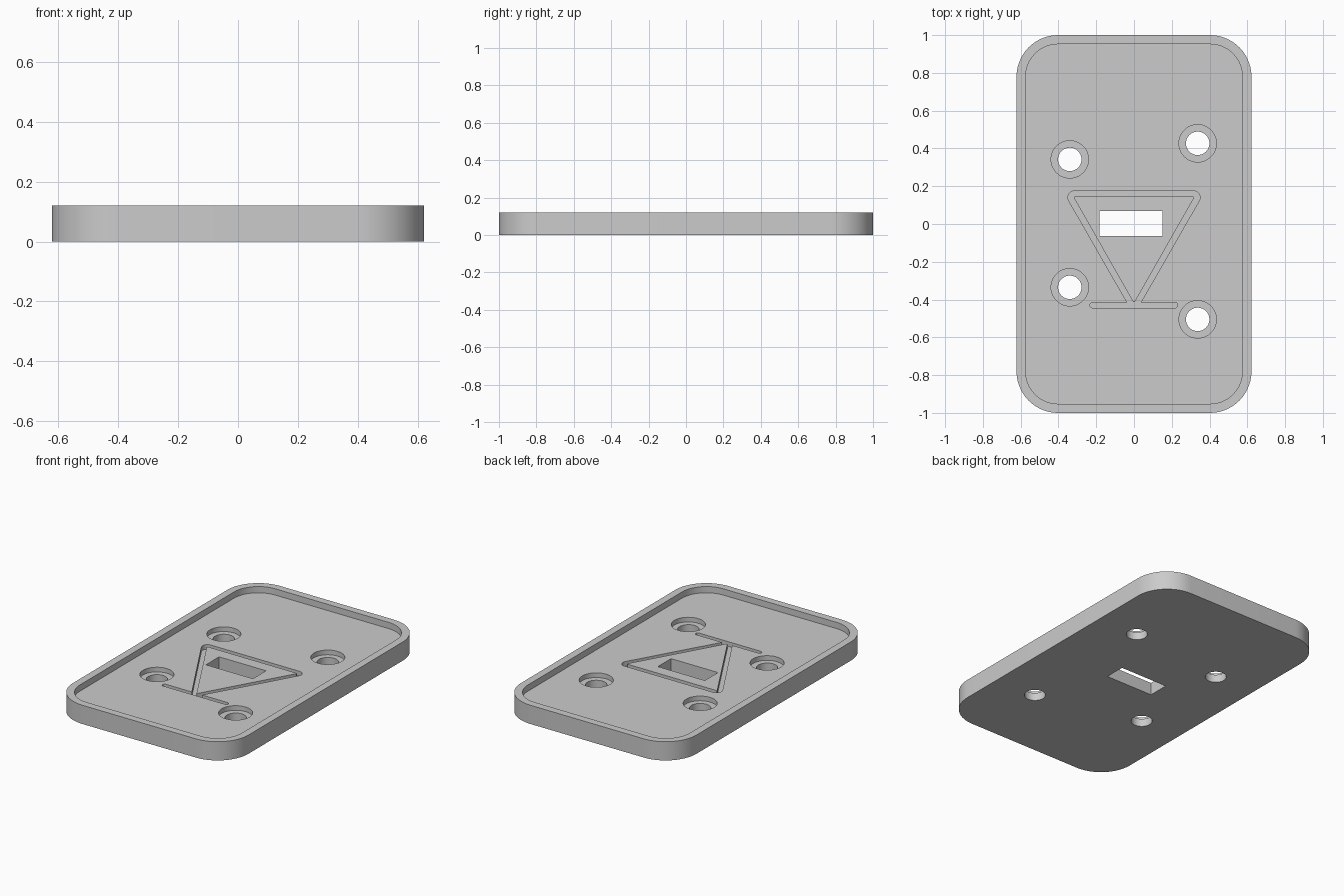
import bpy, bmesh
from math import pi, tan, cos, sin
from mathutils import Vector

if "Cube" in bpy.data.objects:
    bpy.data.objects.remove(bpy.data.objects["Cube"], do_unlink=True)

HEIGHT, FLOOR, LEDGE, GROOVE = 0.12, 0.08, 0.05, 0.05
ABOVE, BELOW = 0.2, -0.1


def round_corners(corners, radii, steps=14):
    """Replace each corner of an outline by an arc of its radius."""
    pts = []
    for i, (c, r) in enumerate(zip(corners, radii)):
        c = Vector(c)
        a = (Vector(corners[i - 1]) - c).normalized()
        b = (Vector(corners[(i + 1) % len(corners)]) - c).normalized()
        if r == 0:
            pts.append(c)
            continue
        half = a.angle(b) / 2
        mid = c + (a + b).normalized() * r / sin(half)
        start = c + a * r / tan(half) - mid
        end = c + b * r / tan(half) - mid
        sweep = pi - 2 * half
        for k in range(steps + 1):
            t = k / steps
            pts.append(mid + (start * sin((1 - t) * sweep) + end * sin(t * sweep)) / sin(sweep))
    return pts


def rectangle(x0, x1, y0, y1, r=0):
    return round_corners([(x0, y0), (x1, y0), (x1, y1), (x0, y1)], [r] * 4)


def circle(x, y, r, n=48):
    return [Vector((x + r * cos(2 * pi * k / n), y + r * sin(2 * pi * k / n))) for k in range(n)]


def prism(name, outline, z0, z1):
    bm = bmesh.new()
    face = bm.faces.new([bm.verts.new((p.x, p.y, z0)) for p in outline])
    top = bmesh.ops.extrude_face_region(bm, geom=[face])["geom"]
    bmesh.ops.translate(bm, vec=(0, 0, z1 - z0),
                        verts=[v for v in top if isinstance(v, bmesh.types.BMVert)])
    bmesh.ops.recalc_face_normals(bm, faces=bm.faces)
    mesh = bpy.data.meshes.new(name)
    bm.to_mesh(mesh)
    bm.free()
    obj = bpy.data.objects.new(name, mesh)
    bpy.context.collection.objects.link(obj)
    return obj


def cut(target, cutter):
    """Subtract the cutter from the target, then discard it."""
    cutter.hide_render = True
    mod = target.modifiers.new("cut", "BOOLEAN")
    mod.operation, mod.solver, mod.object = "DIFFERENCE", "EXACT", cutter
    bpy.context.view_layer.objects.active = target
    bpy.ops.object.modifier_apply(modifier=mod.name)
    bpy.data.objects.remove(cutter, do_unlink=True)


# Plate with a raised rim
plate = prism("plate", rectangle(-0.622, 0.622, -1, 1, 0.22), 0, HEIGHT)
cut(plate, prism("recess", rectangle(-0.574, 0.574, -0.952, 0.952, 0.172), FLOOR, ABOVE))

# Counterbored screw holes
for x, y in [(-0.34, 0.342), (-0.34, -0.335), (0.337, 0.427), (0.337, -0.505)]:
    cut(plate, prism("counterbore", circle(x, y, 0.099), LEDGE, ABOVE))
    cut(plate, prism("screw_hole", circle(x, y, 0.062), BELOW, ABOVE))

# Rectangular slot through the plate
cut(plate, prism("slot", rectangle(-0.183, 0.15, -0.063, 0.07), BELOW, ABOVE))

# Triangular groove around an untouched island
groove = prism("triangle_groove", round_corners(
    [(-0.028, -0.43), (0.028, -0.43), (0.375, 0.175), (-0.375, 0.175)],
    [0, 0, 0.035, 0.035]), GROOVE, ABOVE)
cut(groove, prism("island", round_corners(
    [(0, -0.42), (0.322, 0.145), (-0.322, 0.145)], [0.006] * 3, 6), BELOW, 0.3))
cut(plate, groove)

# Straight groove below the triangle
cut(plate, prism("bar_groove", rectangle(-0.233, 0.231, -0.444, -0.416, 0.0135), GROOVE, ABOVE))

# Material and shading
gray = bpy.data.materials.new("light gray")
gray.use_nodes = True
color = (0.6, 0.6, 0.6, 1)
gray.diffuse_color = color
gray.node_tree.nodes["Principled BSDF"].inputs["Base Color"].default_value = color
plate.data.materials.clear()
plate.data.materials.append(gray)
for poly in plate.data.polygons:
    poly.material_index = 0
bpy.ops.object.select_all(action="DESELECT")
plate.select_set(True)
bpy.context.view_layer.objects.active = plate
bpy.ops.object.shade_smooth_by_angle()
